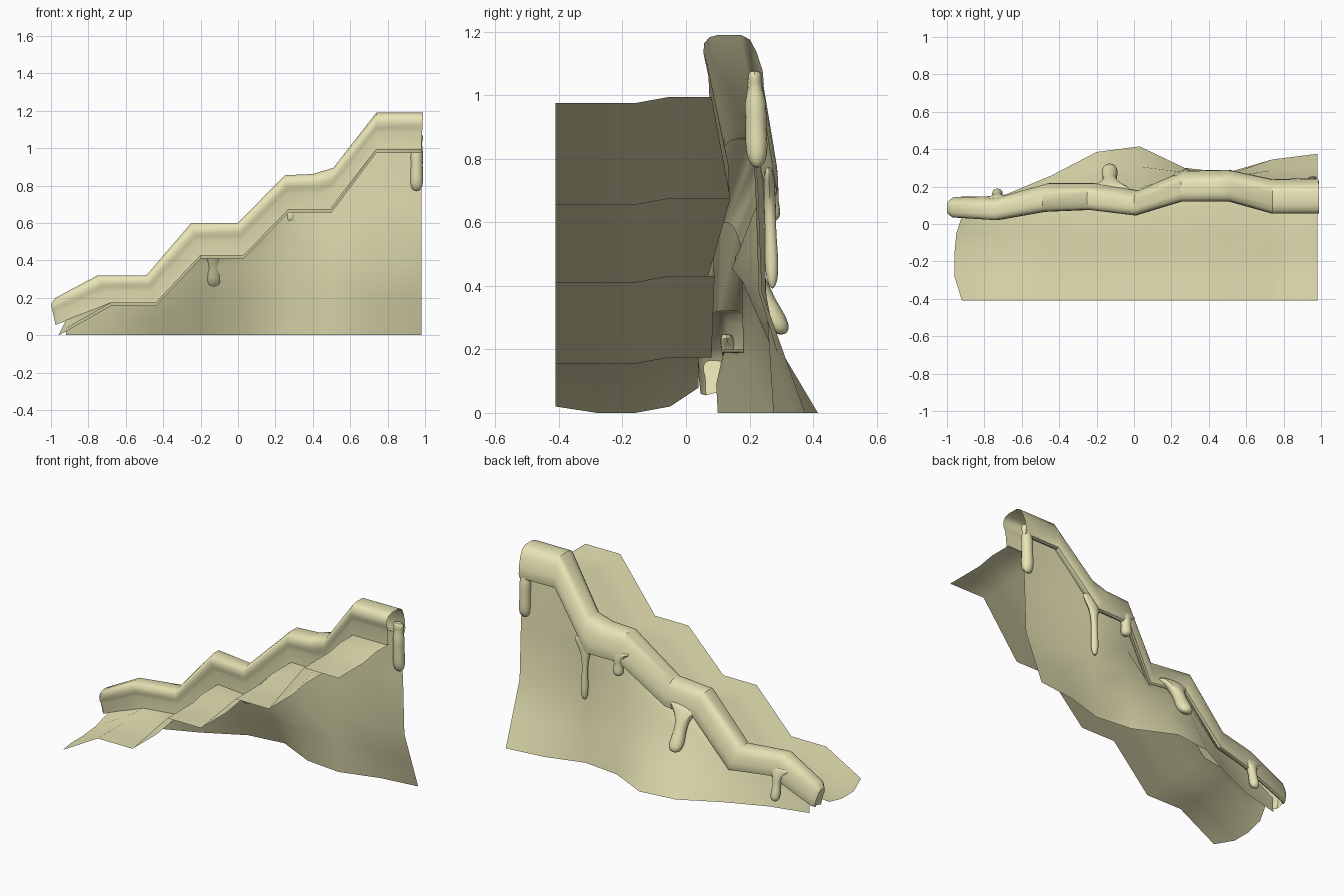
import bpy
from math import sin, cos, pi

if "Cube" in bpy.data.objects:
    bpy.data.objects.remove(bpy.data.objects["Cube"])

mat = bpy.data.materials.new("pale_cream")
mat.diffuse_color = (.80, .77, .46, 1)
mat.use_nodes = True
mat.node_tree.nodes["Principled BSDF"].inputs["Base Color"].default_value = mat.diffuse_color


def add_mesh(name, verts, faces, angle=40, subsurf=0):
    me = bpy.data.meshes.new(name)
    me.from_pydata(verts, [], faces)
    me.materials.append(mat)
    ob = bpy.data.objects.new(name, me)
    bpy.context.collection.objects.link(ob)
    bpy.ops.object.select_all(action='DESELECT')
    ob.select_set(True)
    bpy.context.view_layer.objects.active = ob
    bpy.ops.object.shade_smooth_by_angle(angle=angle * pi / 180)
    if subsurf:
        m = ob.modifiers.new("round", 'SUBSURF')
        m.levels = m.render_levels = subsurf
    return ob


def loft(name, rings, closed=False, caps=(False, False), **kw):
    """Skin a list of equally long point rows."""
    n = len(rings[0])
    verts = [p for r in rings for p in r]
    faces = []
    for i in range(len(rings) - 1):
        for j in range(n if closed else n - 1):
            k = (j + 1) % n
            faces.append((i * n + j, (i + 1) * n + j, (i + 1) * n + k, i * n + k))
    if caps[0]:
        faces.append(tuple(range(n)))
    if caps[1]:
        faces.append(tuple(reversed(range((len(rings) - 1) * n, len(rings) * n))))
    return add_mesh(name, verts, faces, **kw)


# Stepped ground: x, height, back edge y, wall top y, wall foot y
steps = [(-.92, .02, .04, .095, .10), (-.68, .155, .04, .12, .16),
         (-.44, .155, .08, .18, .26), (-.20, .41, .09, .175, .385),
         (.03, .41, .07, .145, .415), (.27, .655, .14, .24, .30),
         (.50, .655, .14, .245, .275), (.74, .975, .08, .20, .345),
         (.98, .975, .09, .205, .375)]
front_ys = [-.41, -.28, -.16, -.05]

# Upper surface, raised slightly toward the ridge, with a rounded low end
rows = []
for i, (x, z, ye, yw, yb) in enumerate(steps):
    if i == 0:
        rows.append([(-.92, -.41, .02), (-.96, -.28, 0), (-.96, -.16, 0),
                     (-.95, -.05, .02), (-.92, ye, .08)])
    else:
        rows.append([(x, y, z + (.02 if y > -.1 else 0)) for y in front_ys]
                    + [(x, ye, z + .02)])
loft("stepped_slope", rows, angle=60)

# Rear wall, nearly upright, flaring straight out to the ground below the bend
wall = []
for i, (x, z, ye, yw, yb) in enumerate(steps):
    top = .09 if i == 0 else z + .045
    bend = min(.38, top * .8)
    wall.append([(x, yw + (yb - yw) * t, h) for t, h in
                 ((0, top), (.13, (top + bend) / 2), (.2, bend), (.6, bend / 2), (1, 0))])
loft("back_wall", wall, angle=60)

# Hollow ridge coating: bottom x, top x, base z, top z, front y, back y
coat = [(-.975, -1.0, .055, .165, .055, .13), (-.96, -.975, .06, .20, .035, .145),
        (-.68, -.75, .175, .32, .02, .15), (-.44, -.49, .175, .32, .065, .22),
        (-.20, -.25, .43, .60, .075, .22), (.03, 0, .43, .60, .045, .18),
        (.27, .25, .675, .855, .12, .285), (.50, .40, .675, .862, .12, .29),
        (.50, .51, .685, .895, .12, .29), (.74, .74, .995, 1.19, .055, .24),
        (.98, .99, .995, 1.19, .055, .245)]
# Section as (across, up) fractions of width and height
prof = [(.1, 0), (.08, .45), (.05, .58), (.0, .7), (.01, .86), (.1, .96), (.25, 1),
        (.62, 1), (.77, .92), (.88, .72), (.98, .42), (1, .2), (.97, .08), (.88, .05),
        (.74, .12)]
rings = []
for xb, xt, zb, zt, yf, yb in coat:
    w, h = yb - yf, zt - zb
    rings.append([(xb + (xt - xb) * v, yf + w * u, zb + h * v) for u, v in prof])
loft("ridge_coating", rings, caps=(True, False), angle=42)


# Drips running down the rear
def drip(name, x, y0, y1, z0, z1, neck, bulb, flare):
    """Teardrop with a wide root at y0, z0 and its tip at y1, z1."""
    shape = [(0, flare * .8, .5), (.08, flare, .7), (.17, flare * .65, .8),
             (.32, neck * 1.2, 1), (.55, neck, 1), (.78, bulb, 1), (.93, bulb * .9, .9),
             (1, bulb * .45, .5)]
    ringset = []
    for t, rx, d in shape:
        y, z = y0 + (y1 - y0) * t, z0 + (z1 - z0) * t
        ry = min(rx, bulb) * d
        ringset.append([(x + rx * cos(2 * pi * k / 8), y + ry * sin(2 * pi * k / 8), z)
                        for k in range(8)])
    loft(name, ringset, closed=True, caps=(True, True), angle=60, subsurf=1)


drip("drip_low", -.73, .125, .17, .25, .05, .025, .033, .09)
drip("drip_wide", -.13, .175, .30, .50, .245, .038, .05, .13)
drip("drip_short", .28, .26, .268, .75, .60, .028, .036, .08)
drip("drip_long", .51, .26, .272, .78, .39, .018, .025, .09)
drip("drip_top", .955, .216, .224, 1.08, .77, .034, .04, .042)
